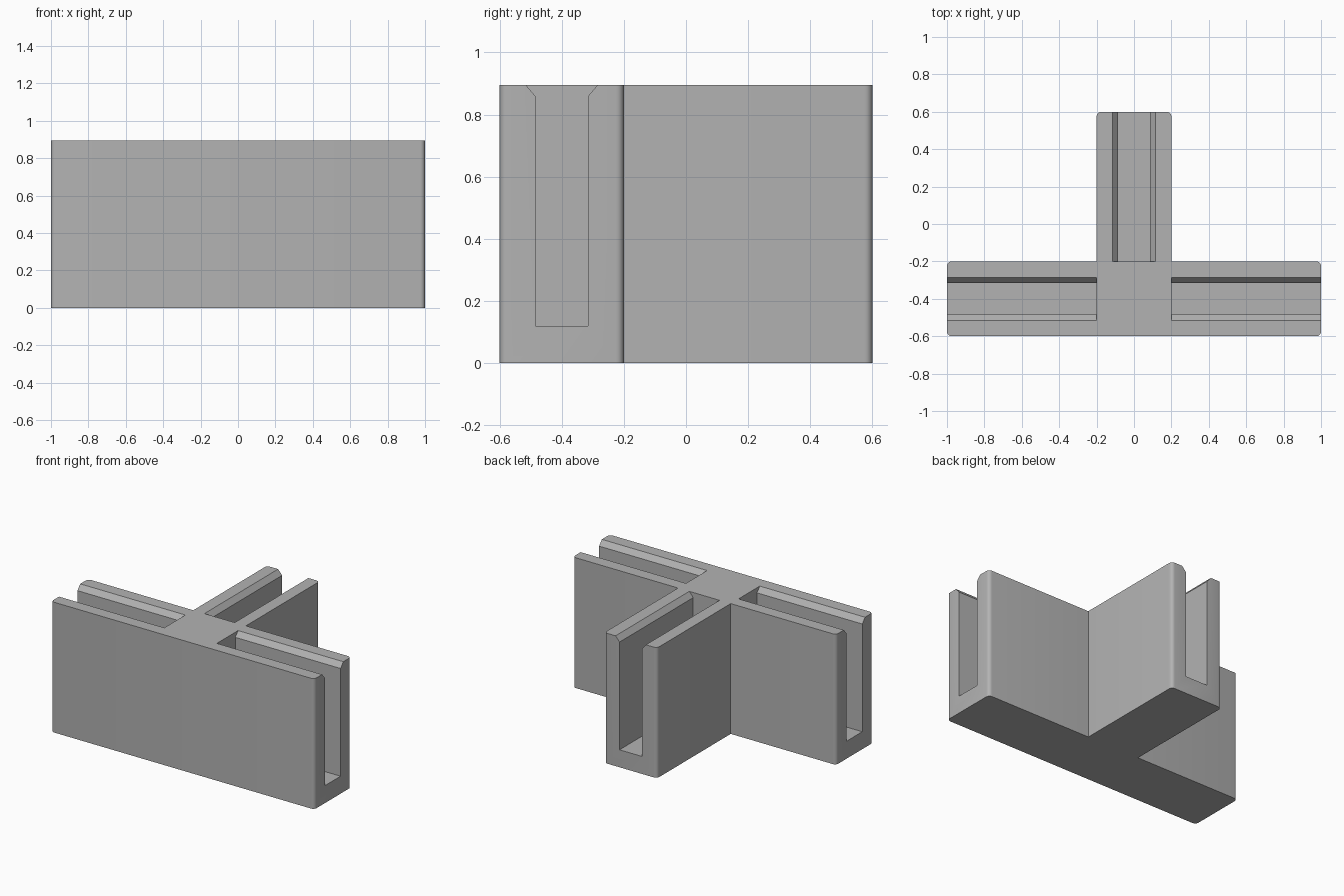
import bpy, bmesh, math
from mathutils import Matrix, Vector

if "Cube" in bpy.data.objects:
    bpy.data.objects.remove(bpy.data.objects["Cube"])

HEIGHT = 0.895
ARM = 0.2        # half width of every arm
BAR_Y = -0.4     # centre line of the long bar
RADIUS = 0.025   # rounding of the outer vertical edges

grey = bpy.data.materials.new("light grey")
grey.diffuse_color = (0.45, 0.45, 0.45, 1)
grey.use_nodes = True
grey.node_tree.nodes["Principled BSDF"].inputs["Base Color"].default_value = grey.diffuse_color


def prism(name, points, axis, matrix=Matrix()):
    """Extrude a closed outline along an axis."""
    bm = bmesh.new()
    face = bm.faces.new([bm.verts.new(p) for p in points])
    ext = bmesh.ops.extrude_face_region(bm, geom=[face])
    bmesh.ops.translate(bm, vec=axis,
                        verts=[v for v in ext["geom"] if isinstance(v, bmesh.types.BMVert)])
    bmesh.ops.recalc_face_normals(bm, faces=bm.faces)
    bm.transform(matrix)
    mesh = bpy.data.meshes.new(name)
    bm.to_mesh(mesh)
    bm.free()
    mesh.materials.append(grey)
    obj = bpy.data.objects.new(name, mesh)
    bpy.context.collection.objects.link(obj)
    return obj


def rounded(x, y, sx, sy, steps=5):
    """Arc for an outer corner; sx, sy point outward."""
    c = Vector((x - sx * RADIUS, y - sy * RADIUS, 0))
    arc = [c + RADIUS * Vector((sx * math.cos(t), sy * math.sin(t), 0))
           for t in (i * math.pi / 2 / steps for i in range(steps + 1))]
    return arc if sx * sy > 0 else arc[::-1]


# T-shaped body, outline counter-clockwise
low, mid = BAR_Y - ARM, BAR_Y + ARM
outline = (rounded(-1, low, -1, -1) + rounded(1, low, 1, -1) + rounded(1, mid, 1, 1)
           + [Vector((ARM, mid, 0))]
           + rounded(ARM, 0.6, 1, 1) + rounded(-ARM, 0.6, -1, 1)
           + [Vector((-ARM, mid, 0))] + rounded(-1, mid, -1, 1))
body = prism("tee_connector", outline, (0, 0, HEIGHT))

# Panel slot with a flared mouth, cut into each of the three arms
flare = (0.115 - 0.085) / 0.035
over = 0.02
half = [(0.085, 0.12), (0.085, HEIGHT - 0.035), (0.115 + over * flare, HEIGHT + over)]
section = [(ARM, y, z) for y, z in half] + [(ARM, -y, z) for y, z in reversed(half)]
for name, angle in (("right", 0), ("back", 90), ("left", 180)):
    turn = Matrix.Translation((0, BAR_Y, 0)) @ Matrix.Rotation(math.radians(angle), 4, "Z")
    cutter = prism(name + "_slot_cutter", section, (1, 0, 0), turn)
    cutter.hide_render = True
    cutter.hide_set(True)
    cut = body.modifiers.new(name + "_slot", "BOOLEAN")
    cut.operation = "DIFFERENCE"
    cut.solver = "EXACT"
    cut.object = cutter

# Smooth only the rounded corners
bpy.context.view_layer.objects.active = body
body.select_set(True)
for mod in list(body.modifiers):
    bpy.ops.object.modifier_apply(modifier=mod.name)
bpy.ops.object.shade_smooth_by_angle(angle=math.radians(30))
